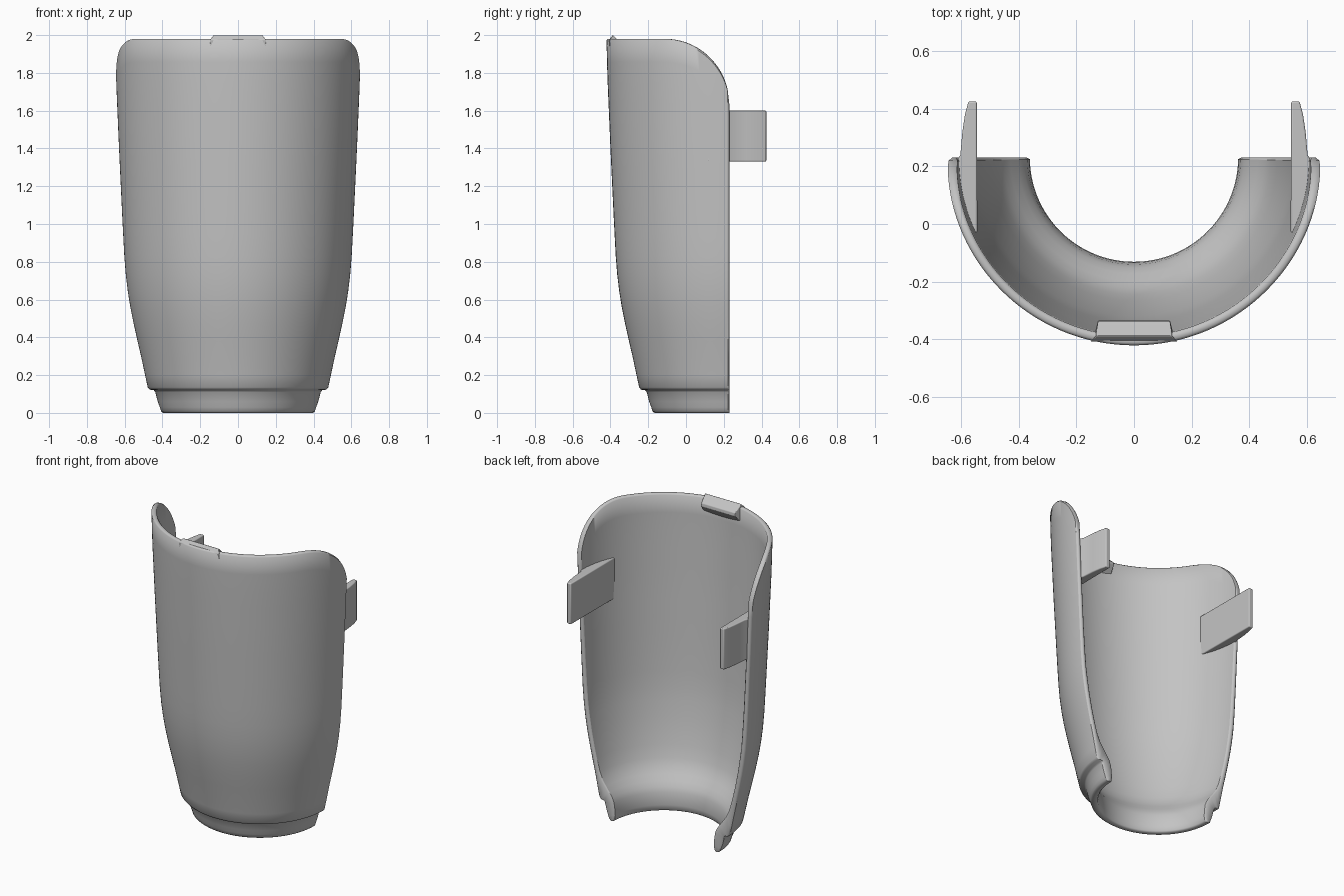
import bpy, bmesh, math

if "Cube" in bpy.data.objects:
    bpy.data.objects.remove(bpy.data.objects["Cube"])

grey = bpy.data.materials.new("light grey plastic")
grey.diffuse_color = (0.55, 0.55, 0.55, 1)
grey.use_nodes = True
grey.node_tree.nodes["Principled BSDF"].inputs["Base Color"].default_value = grey.diffuse_color
YC = 0.23          # axis of the half revolution
TOP = 1.98


def finish(name, bm, bevel=0, angle=35):
    bmesh.ops.recalc_face_normals(bm, faces=bm.faces)
    me = bpy.data.meshes.new(name)
    bm.to_mesh(me)
    bm.free()
    me.materials.append(grey)
    ob = bpy.data.objects.new(name, me)
    bpy.context.collection.objects.link(ob)
    if bevel:
        m = ob.modifiers.new("soft edges", 'BEVEL')
        m.width, m.segments, m.limit_method = bevel, 3, 'ANGLE'
        m.angle_limit = math.radians(40)
    bpy.ops.object.select_all(action='DESELECT')
    ob.select_set(True)
    bpy.context.view_layer.objects.active = ob
    bpy.ops.object.shade_smooth_by_angle(angle=math.radians(angle))
    return ob


def interp(prof, z):
    for (r0, z0), (r1, z1) in zip(prof, prof[1:]):
        if z <= z1:
            return r0 + (r1 - r0) * (z - z0) / (z1 - z0)
    return prof[-1][0]


# Wall profiles (radius, height)
outer = [(.397, 0), (.407, .008), (.425, .06), (.438, .11), (.446, .12), (.468, .123),
         (.478, .135), (.492, .2), (.511, .29), (.532, .38), (.552, .47), (.570, .56),
         (.583, .64), (.594, .73), (.602, .83), (.611, 1.0), (.630, 1.4), (.647, 1.8), (.651, TOP)]
inner = [(.372, 0), (.365, .008), (.361, .04), (.364, .08), (.370, .12), (.382, .15),
         (.402, .18), (.428, .215), (.452, .25), (.474, .3), (.496, .38), (.515, .46),
         (.533, .55), (.549, .65), (.560, .73), (.568, .83), (.579, 1.0), (.599, 1.4),
         (.615, 1.8), (.619, TOP)]
low_o = [p for p in outer if p[1] <= .83]
low_i = [p for p in inner if p[1] <= .83][-len(low_o) - 1:]
low_o.insert(2, (.414, .03))                      # equal counts on both sides
n_up = 10


def top_height(y):
    d = max(0, y + .12)
    return TOP - .35 + math.sqrt(max(0, .35 ** 2 - d * d))


def rim(theta, r):
    """Height of the cut-away rim at this angle."""
    return top_height(YC - r * math.sin(theta))


def section(theta, squeeze=1.0):
    """Closed wall section: up the outside, down the inside."""
    zt = rim(theta, .645)
    o, i = list(low_o), list(low_i)
    for k in range(1, n_up + 1):
        z = .83 + (zt - .008 - .83) * k / n_up
        o.append((interp(outer, z), z))
        i.append((interp(inner, z), z))
    (ro, _), (ri, _) = o[-1], i[-1]
    o.append((ro - .008, zt))
    i.append((ri + .008, zt))
    pts = []
    for a, b in ((o, i), (i, o)):
        side = []
        for (r, z), (r2, z2) in zip(a, b):
            s = min(.01, abs(r - r2) * .3) if squeeze < 1 else 0
            side.append((r + math.copysign(s, r2 - r), z))
        pts.append(side)
    loop = pts[0] + pts[1][::-1]
    return [(r * math.cos(theta), YC - r * math.sin(theta), z) for r, z in loop]


# Half-round cup shell
bm = bmesh.new()
N, D = 96, .016
secs = [section(0, .5)]
for k in range(N + 1):
    th = D + (math.pi - 2 * D) * (1 - math.cos(math.pi * k / N)) / 2
    secs.append(section(th))
secs.append(section(math.pi, .5))
rows = [[bm.verts.new(p) for p in s] for s in secs]
M = len(rows[0])
for a, b in zip(rows, rows[1:]):
    for j in range(M):
        bm.faces.new((a[j], a[(j + 1) % M], b[(j + 1) % M], b[j]))
for row in (rows[0], rows[-1]):
    for j in range(M // 2 - 1):
        bm.faces.new((row[j], row[j + 1], row[M - 2 - j], row[M - 1 - j]))
finish("cup_shell", bm, angle=50)


def prism(bm, bottom, top):
    a = [bm.verts.new(p) for p in bottom]
    b = [bm.verts.new(p) for p in top]
    bm.faces.new(a)
    bm.faces.new(b)
    for k in range(len(a)):
        m = (k + 1) % len(a)
        bm.faces.new((a[k], a[m], b[m], b[k]))


# Side tabs reaching back past the open edges
tab = [(.543, -.03), (.545, .425), (.574, .425), (.586, .38), (.595, .32), (.602, .24),
       (.618, .215), (.618, .12), (.59, .03), (.565, -.03)]
for side, name in ((1, "right_tab"), (-1, "left_tab")):
    bm = bmesh.new()
    prism(bm, [(side * x, y, 1.33) for x, y in tab], [(side * x, y, 1.6) for x, y in tab])
    finish(name, bm, .006)

# Small catch inside the front rim
lip = [(-.408, 1.975, .15), (-.388, 2.0, .13), (-.372, 1.985, .13), (-.337, 1.955, .125),
       (-.335, 1.935, .125), (-.395, 1.87, .14)]
bm = bmesh.new()
prism(bm, [(-w, y, z) for y, z, w in lip], [(w, y, z) for y, z, w in lip])
finish("front_catch", bm, .003)
